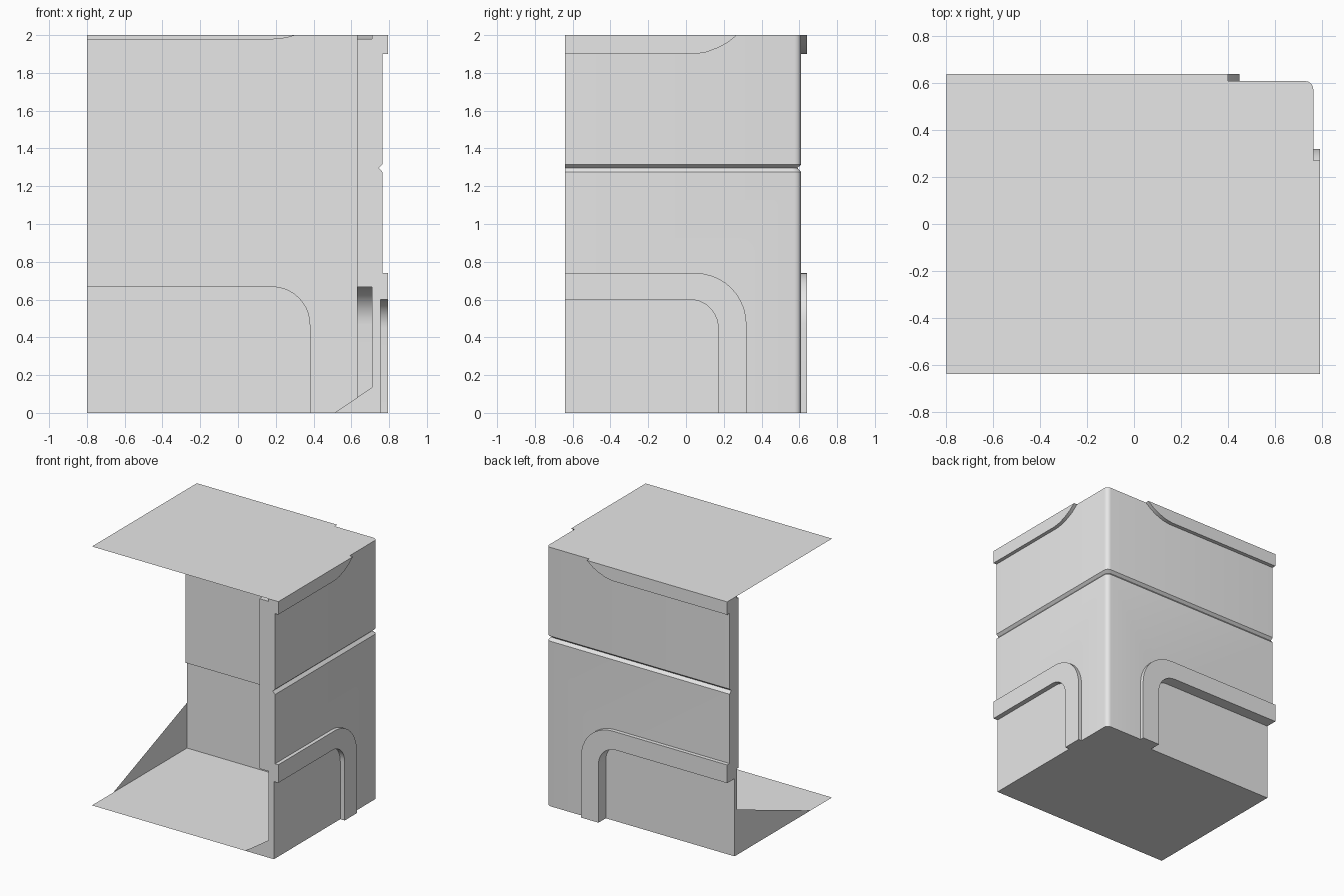
import bpy, bmesh, math

if "Cube" in bpy.data.objects:
    bpy.data.objects.remove(bpy.data.objects["Cube"], do_unlink=True)

grey = bpy.data.materials.new("plain_grey")
grey.use_nodes = True
grey.diffuse_color = (0.8, 0.8, 0.8, 1)
grey.node_tree.nodes["Principled BSDF"].inputs["Base Color"].default_value = (0.8, 0.8, 0.8, 1)

LEFT, FRONT, BACK, SIDE = -0.8, -0.64, 0.61, 0.765


def make(name, verts, faces, solid=True):
    bm = bmesh.new()
    vs = [bm.verts.new(v) for v in verts]
    for f in faces:
        bm.faces.new([vs[i] for i in f])
    if solid:
        bmesh.ops.recalc_face_normals(bm, faces=bm.faces)
    mesh = bpy.data.meshes.new(name)
    bm.to_mesh(mesh)
    bm.free()
    mesh.materials.append(grey)
    obj = bpy.data.objects.new(name, mesh)
    bpy.context.collection.objects.link(obj)
    return obj


def loft(name, rings):
    """Skin a stack of equal loops and cap both ends."""
    n, k = len(rings[0]), len(rings)
    verts = [v for ring in rings for v in ring]
    faces = [[r * n + i, r * n + (i + 1) % n, (r + 1) * n + (i + 1) % n, (r + 1) * n + i]
             for r in range(k - 1) for i in range(n)]
    faces += [list(range(n)), list(range((k - 1) * n, k * n))]
    return make(name, verts, faces)


def prism(name, axis, outline, lo, hi):
    """Extrude an (along wall, height) outline through the wall."""
    def place(d):
        return [(d, a, z) if axis == "x" else (a, d, z) for a, z in outline]
    return loft(name, [place(lo), place(hi)])


def arch(start, end, top, radius, bottom, steps=10):
    """Half arch: level top, rounded shoulder, straight leg."""
    pts = [(start, top)]
    for i in range(steps + 1):
        t = math.pi / 2 * i / steps
        pts.append((end - radius + radius * math.sin(t), top - radius + radius * math.cos(t)))
    return pts + [(end, bottom)]


def corner(inset=0.0, radius=0.035, steps=4):
    """Outer rounded corner of the plan, from the back wall to the side wall."""
    pts = []
    for i in range(steps + 1):
        t = math.pi / 2 * i / steps
        pts.append((SIDE - inset - radius + radius * math.sin(t),
                    BACK - inset - radius + radius * math.cos(t)))
    return pts


# Corner walls with a V groove around the outside
def wall_plan(inset):
    return ([(LEFT, BACK - inset)] + corner(inset) +
            [(SIDE - inset, FRONT), (0.63, FRONT), (0.63, 0.50), (LEFT, 0.50)])


levels = [(0, 0), (1.275, 0), (1.297, 0.02), (1.315, 0), (2, 0)]
walls = loft("corner_walls", [[(x, y, z) for x, y in wall_plan(d)] for z, d in levels])

# Raised rims, and cutters for the arched panels on both walls
# axis, start, shift along wall, wall face, rim face, panel face, inner face, inner recess
sides = [("side", "x", FRONT, 0.0, SIDE, 0.793, 0.755, 0.60, 0.71),
         ("back", "y", LEFT, 0.13, BACK, 0.64, 0.55, 0.45, 0.52)]
cutters, smooth = [], [walls]
for label, axis, start, shift, face, rim, panel, inner, recess in sides:
    far = start - 0.1
    outer_arch = arch(start, 0.32 + shift, 0.74, 0.27, 0)
    inner_arch = arch(start, 0.17 + shift, 0.60, 0.15, 0)
    smooth.append(prism(label + "_arch_rim", axis, outer_arch + inner_arch[::-1], face - 0.005, rim))
    top_curve = [(0.05, 1.9), (0.11, 1.91), (0.17, 1.933), (0.22, 1.96), (0.27, 2)]
    smooth.append(prism(label + "_top_rim", axis,
                        [(start, 2), (start, 1.9)] + [(a + shift, z) for a, z in top_curve],
                        face - 0.005, rim))
    cutters.append(prism(label + "_panel_cutter", axis,
                         arch(far, 0.17 + shift, 0.60, 0.15, -0.1) + [(far, -0.1)], panel, 1))
    cutters.append(prism(label + "_recess_cutter", axis,
                         arch(far, 0.25 + shift, 0.667, 0.2, -0.1) + [(far, -0.1)], inner, recess))
    cutters.append(prism(label + "_top_cutter", axis,
                         [(far, 1.98), (0.05 + shift, 1.98), (0.12 + shift, 1.987),
                          (0.17 + shift, 2), (0.17 + shift, 2.1), (far, 2.1)], inner, recess))

for cutter in cutters:
    cutter.hide_render = True
    mod = walls.modifiers.new(cutter.name, "BOOLEAN")
    mod.operation, mod.solver, mod.object = "DIFFERENCE", "EXACT", cutter
bpy.context.view_layer.update()
cut_mesh = bpy.data.meshes.new_from_object(walls.evaluated_get(bpy.context.evaluated_depsgraph_get()))
walls.modifiers.clear()
walls.data = cut_mesh
for cutter in cutters:
    bpy.data.objects.remove(cutter, do_unlink=True)

# Open the wall ends that the lid and floor cover
bm = bmesh.new()
bm.from_mesh(cut_mesh)
covered = [f for f in bm.faces
           if all(v.co.z > 1.9995 for v in f.verts) or all(v.co.z < 0.0005 for v in f.verts)]
bmesh.ops.delete(bm, geom=covered, context="FACES")
bm.to_mesh(cut_mesh)
bm.free()


def sheet(name, outline, z, flip=False):
    pts = outline[::-1] if flip else outline
    return make(name, [(x, y, z) for x, y in pts], [range(len(pts))], solid=False)


# Thin lid and floor
sheet("lid", [(LEFT, FRONT), (SIDE, FRONT)] + corner()[::-1] + [(LEFT, BACK)], 2)
sheet("floor", [(LEFT, FRONT), (0.755, FRONT), (0.755, 0.17), (SIDE, 0.17)] + corner()[::-1] +
      [(0.30, BACK), (0.30, 0.55), (LEFT, 0.55)], 0, flip=True)

# Flat gussets where the walls meet the floor
make("front_gusset", [(0.51, FRONT, 0), (0.71, FRONT, 0), (0.71, FRONT, 0.135)], [(0, 1, 2)], False)
make("left_gusset", [(LEFT, -0.38, 0), (LEFT, 0.52, 0.35), (LEFT, 0.52, 0)], [(0, 1, 2)], False)

# Smooth the rounded parts and keep the creases
bpy.ops.object.select_all(action="DESELECT")
for obj in smooth:
    obj.select_set(True)
bpy.context.view_layer.objects.active = walls
bpy.ops.object.shade_smooth_by_angle(angle=math.radians(30))
